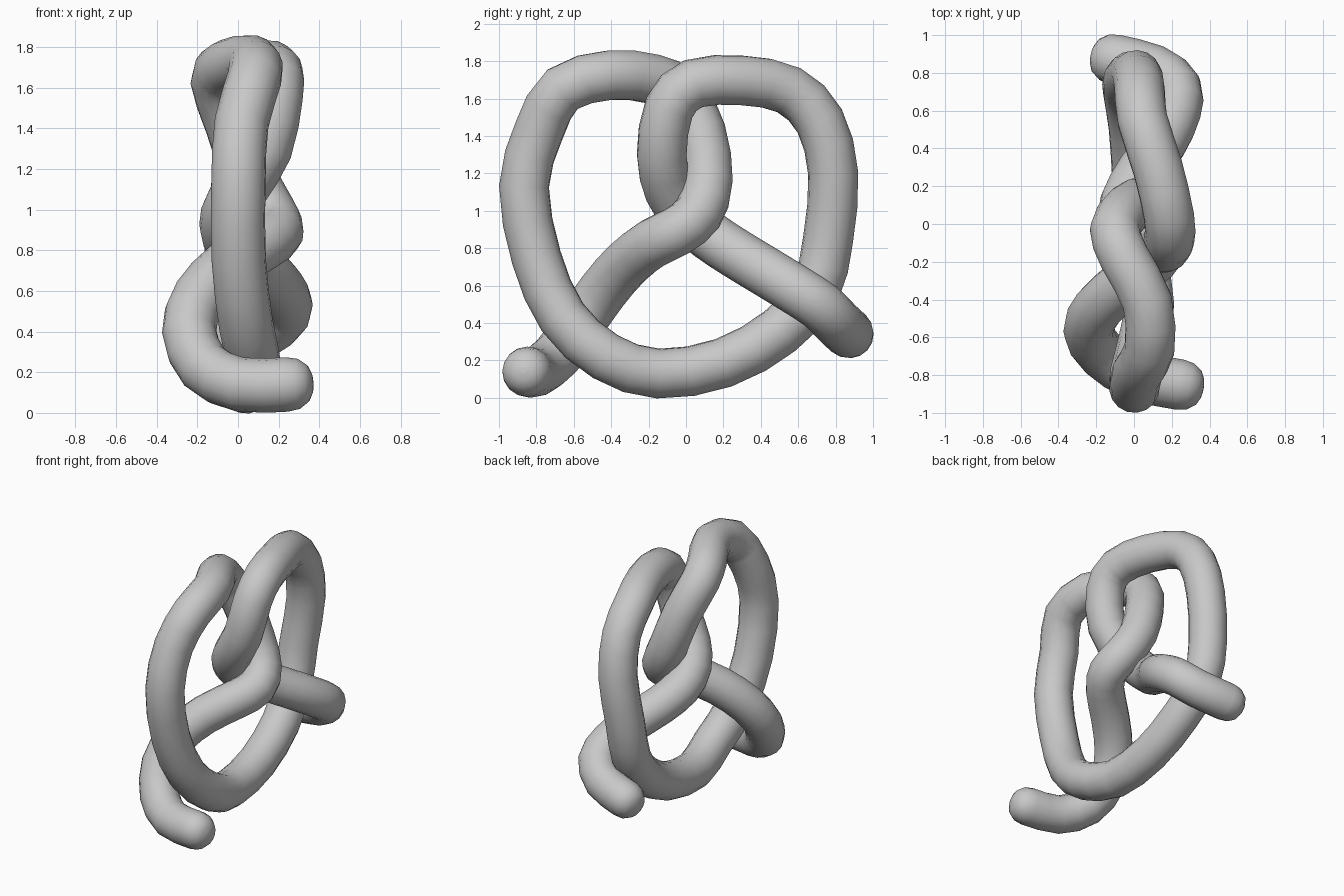
import bpy
from mathutils import Vector

if "Cube" in bpy.data.objects:
    bpy.data.objects.remove(bpy.data.objects["Cube"])

RADIUS = 0.134

# Centre line of the twisted dough rope, from one tail to the other
path = [Vector(p) for p in [
    (0.24, -0.85, 0.14), (0.01, -0.80, 0.14), (-0.165, -0.69, 0.225),  # front tail
    (-0.24, -0.565, 0.40), (-0.19, -0.445, 0.57), (-0.05, -0.315, 0.72),
    (0.11, -0.18, 0.825), (0.19, -0.05, 0.89), (0.155, 0.065, 0.985),
    (0.06, 0.117, 1.16),                                               # twist
    (-0.03, 0.08, 1.42), (-0.10, -0.03, 1.63), (-0.05, -0.18, 1.705),
    (0.07, -0.41, 1.725), (0.082, -0.66, 1.65), (0.018, -0.785, 1.43), # front lobe
    (0.002, -0.866, 1.13), (0.004, -0.80, 0.75), (0.04, -0.66, 0.43),
    (0.08, -0.43, 0.22), (0.04, -0.15, 0.13), (0.02, 0.20, 0.187),     # bottom
    (0.0, 0.50, 0.355), (-0.03, 0.69, 0.57), (-0.03, 0.76, 0.85),
    (0.012, 0.787, 1.20), (0.03, 0.715, 1.48), (0.045, 0.55, 1.645),   # back lobe
    (0.125, 0.30, 1.697), (0.185, 0.04, 1.68), (0.185, -0.09, 1.55),
    (0.135, -0.13, 1.30), (0.02, -0.09, 1.11), (-0.05, 0.00, 0.98),    # twist
    (-0.045, 0.12, 0.87), (0.035, 0.27, 0.77), (0.15, 0.435, 0.67),
    (0.22, 0.59, 0.575), (0.225, 0.72, 0.49), (0.11, 0.815, 0.395),
    (-0.10, 0.87, 0.345),                                              # back tail
]]


def spline_points(pts):
    """Catmull-Rom path with one extra point in every span."""
    out = []
    last = len(pts) - 1
    for i in range(last):
        a, b, c, d = pts[max(i - 1, 0)], pts[i], pts[i + 1], pts[min(i + 2, last)]
        out += [b, (9 * (b + c) - a - d) / 16]
    return out + [pts[-1]]


def cap(end, inner):
    """Rounded tail tip: centres and relative radii going outwards."""
    direction = (end - inner).normalized()
    return [(end + direction * RADIUS * step, r)
            for step, r in ((0.45, 0.92), (0.78, 0.68), (0.93, 0.38), (0.97, 0.1))]


rope = spline_points(path)
rings = cap(rope[0], rope[1])[::-1] + [(p, 1.0) for p in rope] + cap(rope[-1], rope[-2])

# Sweep a round section along the path
curve = bpy.data.curves.new("pretzel_path", "CURVE")
curve.dimensions = "3D"
curve.bevel_depth = RADIUS
curve.bevel_resolution = 6
curve.use_fill_caps = True
spline = curve.splines.new("POLY")
spline.points.add(len(rings) - 1)
for point, (co, r) in zip(spline.points, rings):
    point.co = (*co, 1)
    point.radius = r
guide = bpy.data.objects.new("pretzel_guide", curve)
bpy.context.collection.objects.link(guide)
bpy.context.view_layer.update()

# Turn the sweep into the pretzel mesh
mesh = bpy.data.meshes.new_from_object(
    guide.evaluated_get(bpy.context.evaluated_depsgraph_get()))
bpy.data.objects.remove(guide)
pretzel = bpy.data.objects.new("pretzel", mesh)
bpy.context.collection.objects.link(pretzel)
mesh.shade_smooth()

grey = bpy.data.materials.new("plain_grey")
grey.diffuse_color = (0.58, 0.58, 0.58, 1)
grey.use_nodes = True
grey.node_tree.nodes["Principled BSDF"].inputs["Base Color"].default_value = grey.diffuse_color
mesh.materials.clear()
mesh.materials.append(grey)
